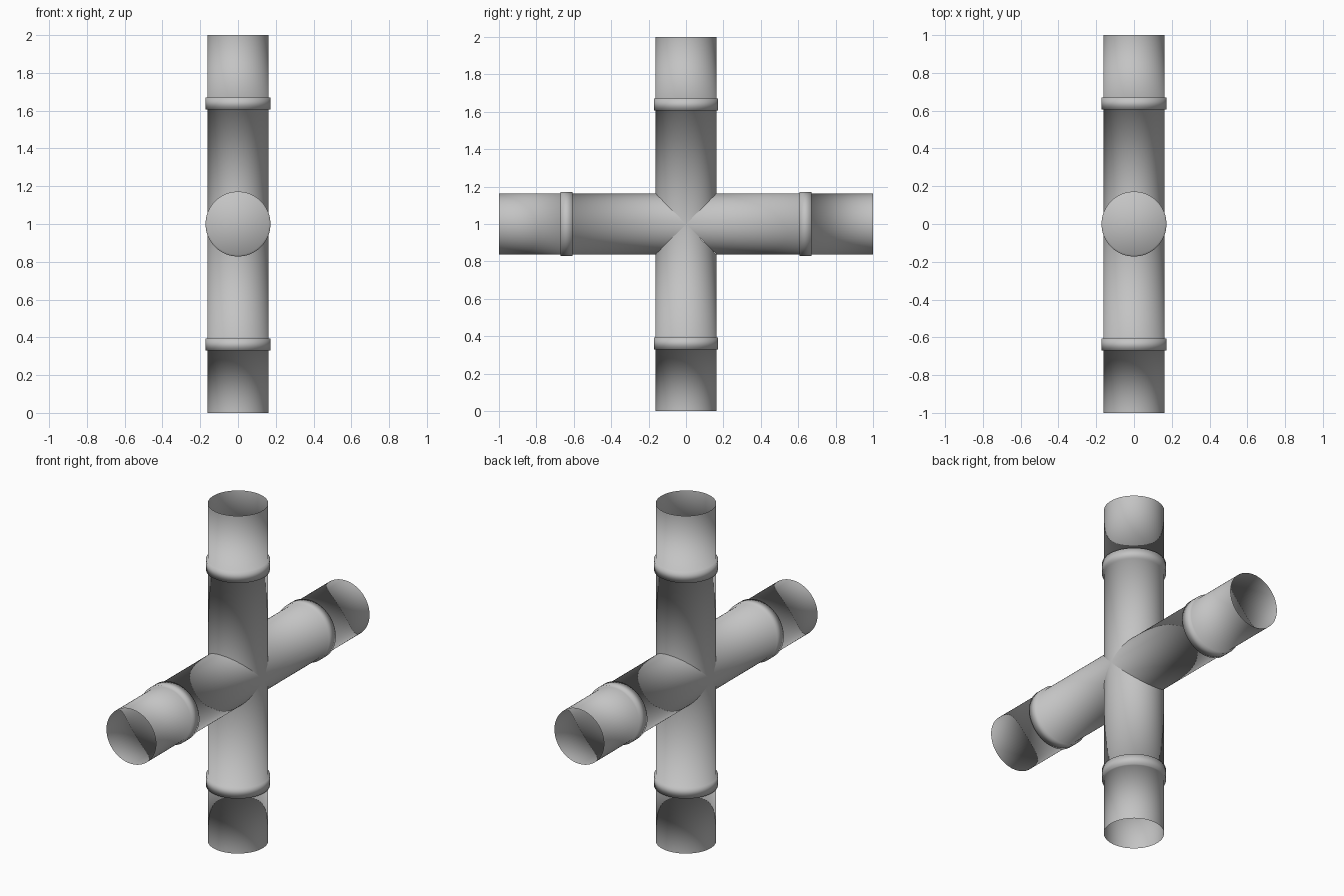
import bpy, bmesh
from math import sin, cos, pi, tau
from mathutils import Matrix, Vector

if "Cube" in bpy.data.objects:
    bpy.data.objects.remove(bpy.data.objects["Cube"], do_unlink=True)

SIDES = 64
PIPE, COLLAR = 0.162, 0.172            # radii
COLLAR_IN, COLLAR_OUT, END = 0.607, 0.67, 1.0

grey = bpy.data.materials.new("pipe_grey")
grey.use_nodes = True
colour = (0.55, 0.55, 0.55, 1)
grey.diffuse_color = colour
grey.node_tree.nodes["Principled BSDF"].inputs["Base Color"].default_value = colour


def loop(bm, radius, height):
    """Ring of vertices; height may depend on the angle."""
    return [bm.verts.new((radius * cos(a), radius * sin(a), height(a)))
            for a in (tau * i / SIDES for i in range(SIDES))]


def arm(name, angle):
    bm = bmesh.new()
    # Mitred root, collar step out, collar step in, open end
    loops = [loop(bm, PIPE, lambda a: PIPE * abs(sin(a)))]
    for radius, z in ((PIPE, COLLAR_IN), (COLLAR, COLLAR_IN),
                      (COLLAR, COLLAR_OUT), (PIPE, COLLAR_OUT), (PIPE, END)):
        loops.append(loop(bm, radius, lambda a, z=z: z))
    for low, high in zip(loops, loops[1:]):
        for i in range(SIDES):
            j = (i + 1) % SIDES
            bm.faces.new((low[i], low[j], high[j], high[i]))
    # Closing disc inside the pipe, level with the collar's outer face
    bm.faces.new(loops[4])
    for f in bm.faces:
        f.smooth = True

    # Swing the arm around the junction
    place = Matrix.Translation(Vector((0, 0, 1))) @ Matrix.Rotation(angle, 4, "X")
    bmesh.ops.transform(bm, matrix=place, verts=bm.verts)
    mesh = bpy.data.meshes.new(name)
    bm.to_mesh(mesh)
    bm.free()
    mesh.materials.append(grey)
    bpy.context.collection.objects.link(bpy.data.objects.new(name, mesh))


for k, side in enumerate(("top", "front", "bottom", "back")):
    arm(side + "_pipe_arm", k * pi / 2)
